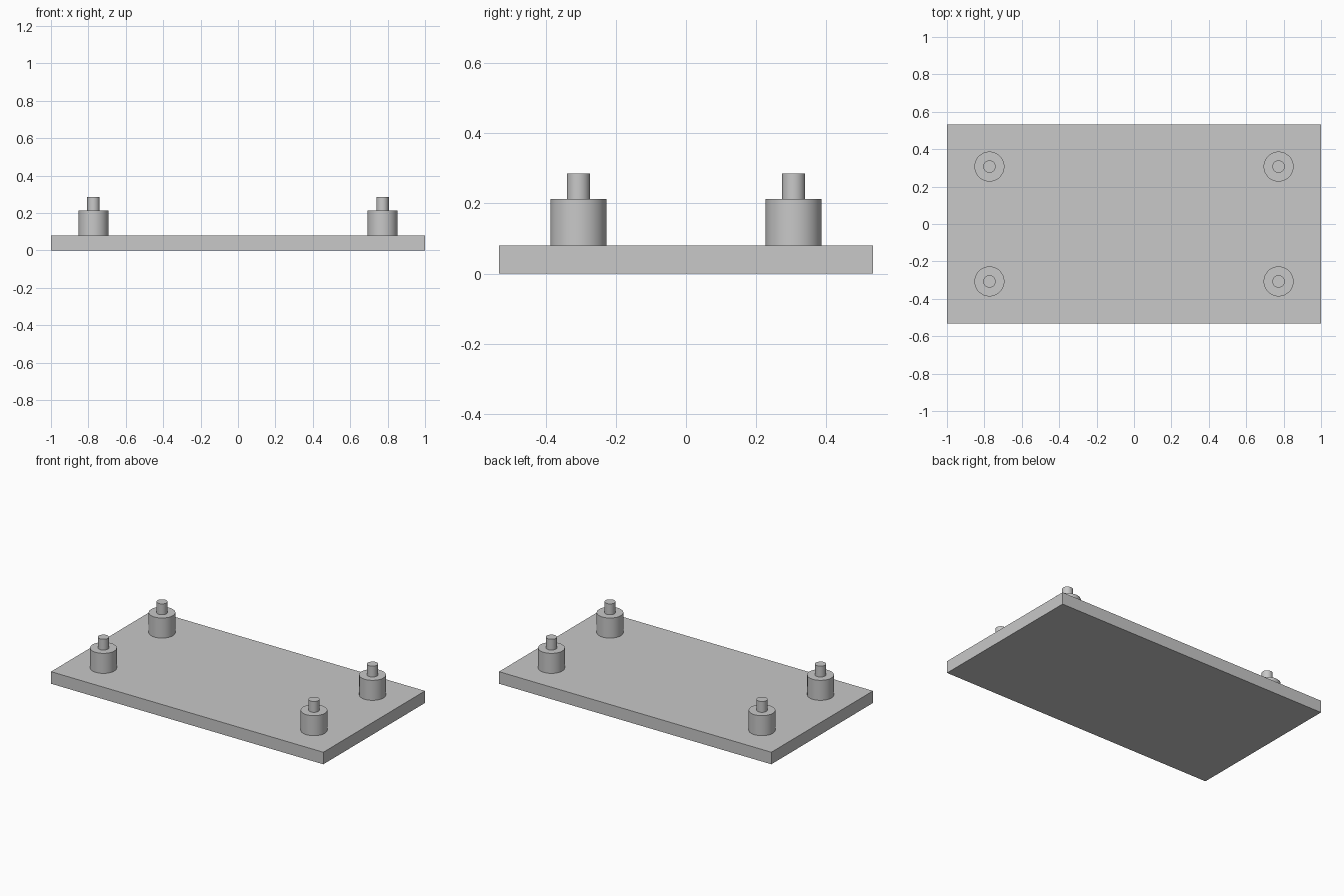
import bpy
import math

cube = bpy.data.objects.get("Cube")
if cube:
    bpy.data.objects.remove(cube, do_unlink=True)

grey = bpy.data.materials.new("light_grey")
grey.use_nodes = True
colour = (0.58, 0.58, 0.58, 1)
grey.diffuse_color = colour
grey.node_tree.nodes["Principled BSDF"].inputs["Base Color"].default_value = colour

PLATE_TOP, SHOULDER, PIN_TOP = 0.08, 0.213, 0.285


def cylinder(name, x, y, radius, bottom, top):
    bpy.ops.mesh.primitive_cylinder_add(
        vertices=64, radius=radius, depth=top - bottom,
        location=(x, y, (top + bottom) / 2))
    obj = bpy.context.object
    obj.name = name
    obj.data.materials.append(grey)
    bpy.ops.object.shade_smooth_by_angle(angle=math.radians(30))


# Flat rectangular base
bpy.ops.mesh.primitive_cube_add(size=1, location=(0, 0, PLATE_TOP / 2))
plate = bpy.context.object
plate.name = "base_plate"
plate.scale = (2, 1.066, PLATE_TOP)
bpy.ops.object.transform_apply(location=False, rotation=False, scale=True)
plate.data.materials.append(grey)

# Stepped standoff with a locating pin near each corner
for sx, side in ((1, "left"), (-1, "right")):
    for sy, end in ((-1, "front"), (1, "back")):
        x, y = sx * 0.773, sy * 0.307
        cylinder(f"{end}_{side}_standoff", x, y, 0.08, PLATE_TOP, SHOULDER)
        cylinder(f"{end}_{side}_pin", x, y, 0.033, SHOULDER, PIN_TOP)
